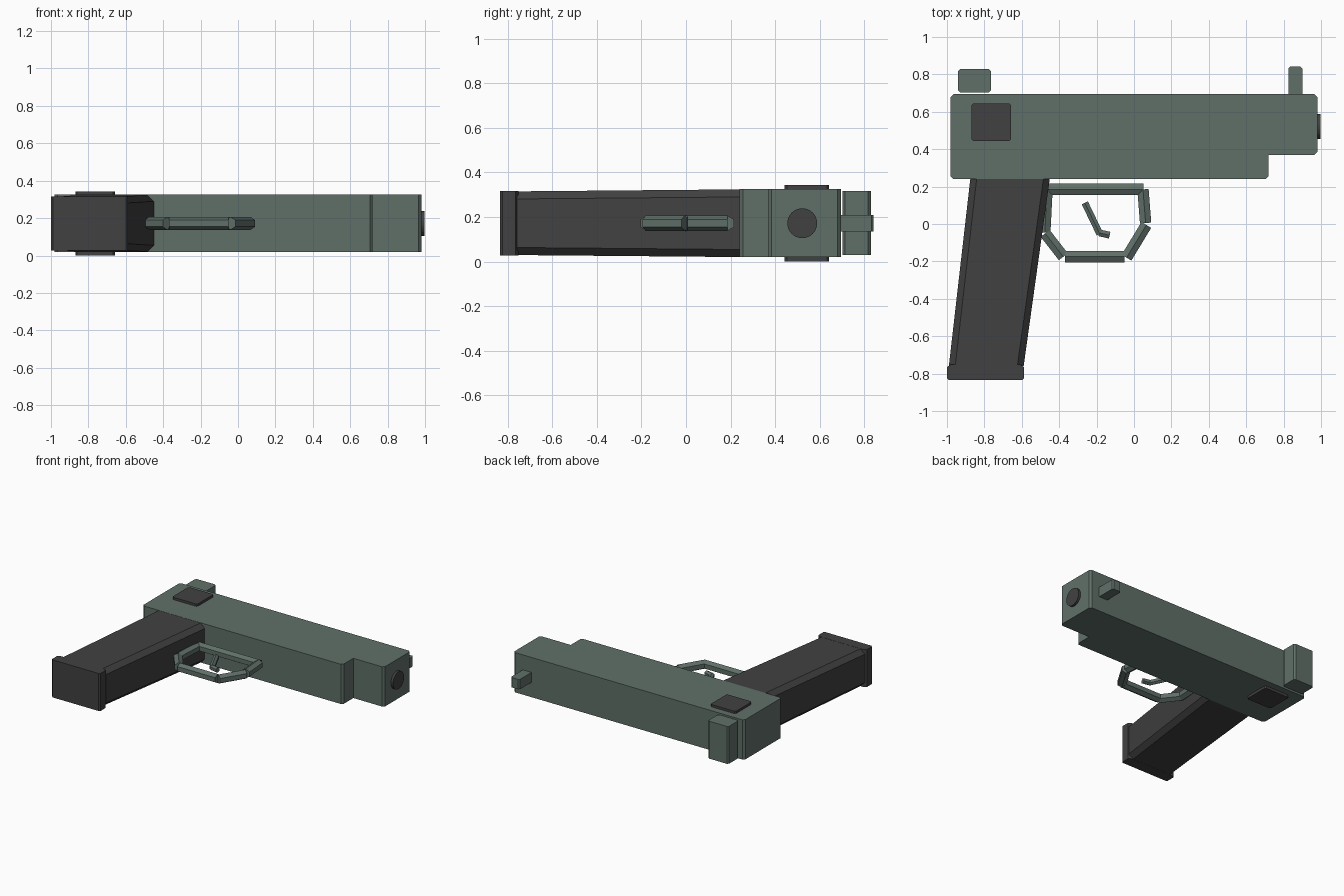
import bpy, bmesh, math
from mathutils import Vector, Matrix

if "Cube" in bpy.data.objects:
    bpy.data.objects.remove(bpy.data.objects["Cube"])

MID = 0.172  # centre plane of the thickness


def material(name, rgb):
    m = bpy.data.materials.new(name)
    m.diffuse_color = (*rgb, 1)
    m.use_nodes = True
    m.node_tree.nodes["Principled BSDF"].inputs["Base Color"].default_value = m.diffuse_color
    return m


GREEN = material("grey green metal", (0.118, 0.160, 0.140))
DARK = material("dark grey", (0.054, 0.053, 0.054))


def finish(name, bm, mat):
    bmesh.ops.recalc_face_normals(bm, faces=bm.faces)
    me = bpy.data.meshes.new(name)
    bm.to_mesh(me)
    bm.free()
    me.materials.append(mat)
    ob = bpy.data.objects.new(name, me)
    bpy.context.collection.objects.link(ob)
    return ob


def slab(name, pts, z0, z1, mat, chamfer=0.015, sharp=()):
    """Extrude an xy profile along z, clipping its corners (not those in sharp)."""
    outline = []
    for i, p in enumerate(pts):
        p = Vector(p)
        if i in sharp or chamfer == 0:
            outline.append(p)
            continue
        for q in (pts[i - 1], pts[(i + 1) % len(pts)]):
            outline.append(p + (Vector(q) - p).normalized() * chamfer)
    bm = bmesh.new()
    face = bm.faces.new([bm.verts.new((p.x, p.y, z0)) for p in outline])
    ext = bmesh.ops.extrude_face_region(bm, geom=[face])["geom"]
    bmesh.ops.translate(bm, vec=(0, 0, z1 - z0),
                        verts=[g for g in ext if isinstance(g, bmesh.types.BMVert)])
    return finish(name, bm, mat)


def box(x0, x1, y0, y1):
    return [(x0, y0), (x1, y0), (x1, y1), (x0, y1)]


def bar(name, a, b, r, mat, sides=6):
    """Straight prism from a to b in the centre plane, corners pointing to +-z."""
    a, b = Vector((*a, MID)), Vector((*b, MID))
    d = (b - a).normalized()
    side = Vector((-d.y, d.x, 0))
    bm = bmesh.new()
    rings = []
    for c in (a, b):
        ring = []
        for k in range(sides):
            t = 2 * math.pi * k / sides
            ring.append(bm.verts.new(c + Vector((0, 0, r * math.cos(t))) + side * r * math.sin(t)))
        rings.append(ring)
        bm.faces.new(ring)
    for k in range(sides):
        j = (k + 1) % sides
        bm.faces.new((rings[0][k], rings[0][j], rings[1][j], rings[1][k]))
    return finish(name, bm, mat)


# Slide and frame, with the step under the muzzle
slab("slide_body", [(-0.98, 0.24), (0.72, 0.24), (0.72, 0.37), (0.98, 0.37),
                    (0.98, 0.695), (-0.98, 0.695)], 0.02, 0.325, GREEN, 0.015, (2,))

# Sights
slab("rear_sight", box(-0.94, -0.765, 0.703, 0.83), 0.029, 0.316, GREEN, 0.012)
slab("front_sight", box(0.825, 0.9, 0.69, 0.842), 0.134, 0.21, GREEN, 0.01, (0, 1))

# Dark square plates on both sides
slab("upper_side_plate", box(-0.87, -0.657, 0.443, 0.643), 0.32, 0.343, DARK, 0.01)
slab("lower_side_plate", box(-0.87, -0.657, 0.443, 0.643), 0.0, 0.025, DARK, 0.01)

# Muzzle disc
bar("muzzle", (0.978, 0.522), (0.998, 0.522), 0.067, DARK, 32)

# Slanted grip with clipped long edges, lofted between two octagons
bm = bmesh.new()
rings = []
for y, x0, x1, h in ((-0.76, -0.99, -0.59, 0.143), (0.243, -0.875, -0.45, 0.152)):
    cx, cz = 0.034, 0.034
    outline = [(x0 + cx, -h), (x1 - cx, -h), (x1, -h + cz), (x1, h - cz),
               (x1 - cx, h), (x0 + cx, h), (x0, h - cz), (x0, -h + cz)]
    rings.append([bm.verts.new((x, y, MID + z)) for x, z in outline])
    bm.faces.new(rings[-1])
for k in range(8):
    j = (k + 1) % 8
    bm.faces.new((rings[0][k], rings[0][j], rings[1][j], rings[1][k]))
finish("grip", bm, DARK)

# Magazine base
slab("magazine_base", [(-1.0, -0.835), (-0.588, -0.835), (-0.588, -0.765),
                       (-0.61, -0.752), (-0.98, -0.752), (-1.0, -0.765)],
     0.028, 0.316, DARK, 0.01, (2, 3, 4, 5))

# Trigger guard, six hexagonal bars
guard = [((-0.47, 0.185), (0.05, 0.185)), ((0.048, 0.185), (0.062, 0.005)),
         ((0.066, -0.005), (-0.04, -0.18)), ((-0.05, -0.175), (-0.37, -0.175)),
         ((-0.378, -0.175), (-0.475, -0.05)), ((-0.477, -0.045), (-0.465, 0.185))]
for i, (a, b) in enumerate(guard):
    bar(f"trigger_guard_{i + 1}", a, b, 0.035, GREEN)

# Trigger
bar("trigger", (-0.263, 0.113), (-0.183, -0.053), 0.021, GREEN)
bar("trigger_tip", (-0.187, -0.047), (-0.13, -0.06), 0.021, GREEN)
